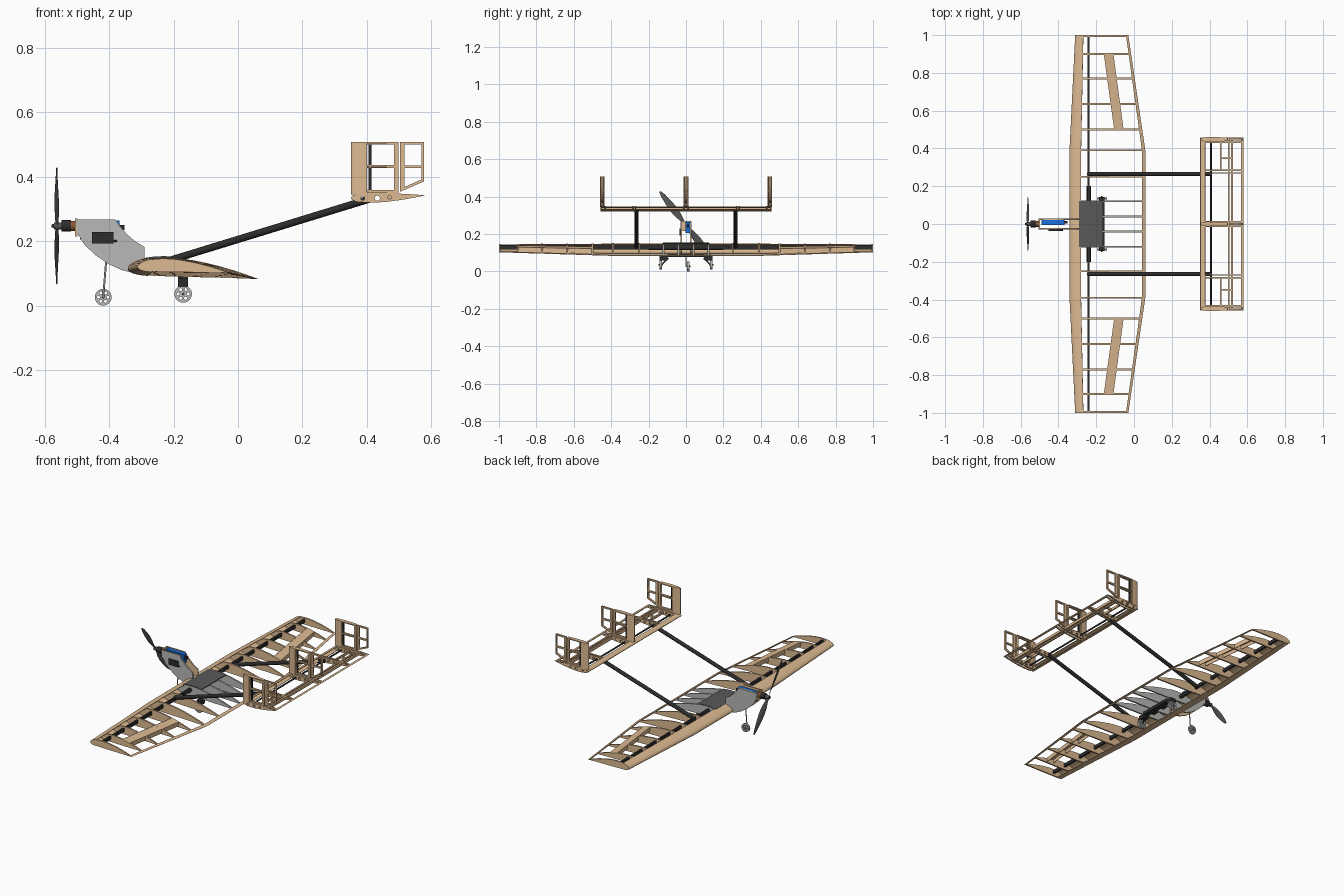
import bpy, bmesh, math
from mathutils import Vector, Matrix

if "Cube" in bpy.data.objects:
    bpy.data.objects.remove(bpy.data.objects["Cube"])

def material(name, r, g, b):
    m = bpy.data.materials.new(name)
    m.diffuse_color = (r, g, b, 1)
    m.use_nodes = True
    m.node_tree.nodes["Principled BSDF"].inputs["Base Color"].default_value = m.diffuse_color
    return m

WOOD = material("balsa_wood", .72, .49, .285)
GRAY = material("panel_gray", .48, .48, .465)
DARK = material("dark_gray", .10, .10, .10)
BLACK = material("carbon_black", .025, .025, .025)
BLUE = material("battery_blue", .01, .16, .72)
COPPER = material("copper", .27, .10, .035)

def finish(name, bm, mat, smooth=True):
    bmesh.ops.recalc_face_normals(bm, faces=bm.faces)
    me = bpy.data.meshes.new(name)
    bm.to_mesh(me)
    bm.free()
    me.materials.append(mat)
    if smooth:
        me.shade_smooth()
        me.set_sharp_from_angle(angle=.6)
    ob = bpy.data.objects.new(name, me)
    bpy.context.scene.collection.objects.link(ob)
    return ob

def loft(name, rings, mat, closed=True, thick=0):
    bm = bmesh.new()
    rows = [[bm.verts.new(p) for p in r] for r in rings]
    n = len(rows[0])
    for a, b in zip(rows, rows[1:]):
        for i in range(n if closed else n - 1):
            j = (i + 1) % n
            bm.faces.new((a[i], a[j], b[j], b[i]))
    if closed:
        bm.faces.new(rows[0])
        bm.faces.new(rows[-1])
    ob = finish(name, bm, mat)
    if thick:
        # thicken the open sheet, then sharpen its new edges
        mod = ob.modifiers.new("thickness", 'SOLIDIFY')
        mod.thickness, mod.offset = thick, 0
        me = bpy.data.meshes.new_from_object(ob.evaluated_get(bpy.context.evaluated_depsgraph_get()))
        ob.modifiers.clear()
        me.set_sharp_from_angle(angle=.6)
        ob.data = me
    return ob

def box(name, x, y, z, mat):
    bm = bmesh.new()
    bmesh.ops.create_cube(bm, size=1)
    for v in bm.verts:
        v.co = [(a + b) / 2 + c * (b - a) for (a, b), c in zip((x, y, z), v.co)]
    return finish(name, bm, mat, False)

def rod(name, p, q, r, mat, r2=None, seg=20):
    p, q = Vector(p), Vector(q)
    bm = bmesh.new()
    rot = (q - p).to_track_quat('Z', 'Y').to_matrix().to_4x4()
    bmesh.ops.create_cone(bm, cap_ends=True, segments=seg, radius1=r, radius2=r if r2 is None else r2,
                          depth=(q - p).length, matrix=Matrix.Translation((p + q) / 2) @ rot)
    return finish(name, bm, mat)

def plate(name, outlines, y, thick, mat):
    # flat XZ shape, first outline outside and the others holes
    cu = bpy.data.curves.new(name, 'CURVE')
    cu.dimensions, cu.fill_mode, cu.extrude = '2D', 'BOTH', thick / 2
    for pts in outlines:
        s = cu.splines.new('POLY')
        s.points.add(len(pts) - 1)
        for sp, (a, b) in zip(s.points, pts):
            sp.co = (a, b, 0, 1)
        s.use_cyclic_u = True
    tmp = bpy.data.objects.new("tmp", cu)
    bpy.context.scene.collection.objects.link(tmp)
    me = bpy.data.meshes.new_from_object(tmp.evaluated_get(bpy.context.evaluated_depsgraph_get()))
    bm = bmesh.new()
    bm.from_mesh(me)
    bpy.data.objects.remove(tmp)
    bmesh.ops.remove_doubles(bm, verts=bm.verts, dist=1e-6)
    for v in bm.verts:
        v.co = (v.co.x, y - v.co.z, v.co.y)
    return finish(name, bm, mat, False)

def circle(x, z, r, n=24):
    return [(x + r * math.cos(2 * math.pi * i / n), z + r * math.sin(2 * math.pi * i / n)) for i in range(n)]

def rect(x0, x1, z0, z1):
    return [(x0, z0), (x1, z0), (x1, z1), (x0, z1)]

def foil(t0, t1, thick, camber=0, n=14):
    # airfoil slice from chord fraction t0 to t1: upper side forward, lower side back
    a0, a1 = math.acos(1 - 2 * t0), math.acos(1 - 2 * t1)
    ts = [(1 - math.cos(a0 + (a1 - a0) * i / n)) / 2 for i in range(n + 1)]
    def h(t):
        y = 5 * thick * (.2969 * t ** .5 - .126 * t - .3516 * t * t + .2843 * t ** 3 - .1015 * t ** 4)
        c = camber / .16 * (.8 * t - t * t) if t < .4 else camber / .36 * (.2 + .8 * t - t * t)
        return c, y
    up = [(t, h(t)[0] + h(t)[1]) for t in reversed(ts)]
    lo = [(t, h(t)[0] - h(t)[1]) for t in ts]
    return up + (lo[1:] if t0 == 0 else lo)

# ---- wing ----
def wing(y, t0=0, t1=1, n=14):
    k = max(0, (abs(y) - .39) / .61)
    le, te = -.34 + .03 * k, .06 - .09 * k
    zl, zt = .115 + .005 * k, .083 + .019 * k
    c = te - le
    return [(le + c * t, y, zl + (zt - zl) * t + c * h) for t, h in foil(t0, t1, .148, .04, n)]

def wing_t(x, y):
    k = max(0, (abs(y) - .39) / .61)
    return (x + .34 - .03 * k) / (.4 - .12 * k)

STATIONS = (-1, -.39, .39, 1)
loft("wing_leading_sheet", [wing(y, 0, .15) for y in STATIONS], WOOD, False, .003)
loft("wing_trailing_edge", [wing(y, .955, 1, 4) for y in STATIONS], WOOD)
for s in (-1, 1):
    for y in (.25, .39, .5, .635, .77, .9, .9955):
        loft("wing_rib", [wing(s * (y - .0045)), wing(s * (y + .0045))], WOOD)
    for y in (.04, .12):
        loft("center_rib", [wing(s * (y - .0045)), wing(s * (y + .0045))], GRAY)
    # aileron hinge strip, following the upper surface
    rings = []
    for y, x0, x1 in ((.5, -.105, -.058), (.9, -.16, -.112)):
        up = wing(s * y, wing_t(x0, y), wing_t(x1, y), 4)[:5]
        rings.append(up + [(a, b, c - .005) for a, b, c in reversed(up)])
    loft("aileron_strip", rings, WOOD)
    for e in (0, 4):
        loft("aileron_web", [[r[e], (r[e][0] + .003, r[e][1], r[e][2]),
             (r[e][0] + .003, r[e][1], r[e][2] - .026), (r[e][0], r[e][1], r[e][2] - .026)] for r in rings], WOOD)
    # tail boom
    rod("tail_boom", (-.245, s * .265, .13), (.41, s * .265, .331), .0112, BLACK)
box("wing_spar", (-.246, -.235), (-.998, .998), (.118, .138), BLACK)
rod("spar_joiner", (-.24, -.2, .126), (-.24, .2, .126), .012, BLACK)
top = wing(0, wing_t(-.29, 0), wing_t(-.165, 0), 8)[:9]
loft("center_cover", [[(a, y, c + .003) for a, b, c in top] + [(a, y, c - .002) for a, b, c in reversed(top)]
                      for y in (-.122, .122)], DARK)

# ---- fuselage ----
side = [(-.505, .267), (-.38, .267), (-.365, .245), (-.345, .222), (-.32, .2), (-.29, .182), (-.29, .098),
        (-.32, .1), (-.36, .11), (-.4, .128), (-.44, .155), (-.475, .187), (-.497, .222)]
for s in (-1, 1):
    plate("fuselage_side", [side], s * .0275, .004, GRAY)
    plate("fuselage_lining", [side], s * .0235, .004, WOOD)
box("firewall", (-.505, -.497), (-.027, .027), (.215, .27), WOOD)
box("battery", (-.49, -.368), (-.004, .0215), (.205, .264), BLUE)
box("battery_plug", (-.368, -.352), (.003, .015), (.235, .25), BLACK)
box("speed_controller", (-.452, -.386), (-.036, -.0296), (.192, .228), BLACK)
rod("controller_lead", (-.386, -.033, .2), (-.375, -.033, .2), .003, BLACK)

# ---- motor and propeller ----
C = Vector((-.562, 0, .247))
rod("motor_front", (-.547, 0, .247), (-.518, 0, .247), .018, BLACK)
rod("motor_coils", (-.518, 0, .247), (-.503, 0, .247), .016, COPPER)
rod("propeller_hub", (-.570, 0, .247), (-.545, 0, .247), .011, DARK)
rod("propeller_nut", (-.578, 0, .247), (-.570, 0, .247), .004, BLACK, .007)
for s in (-1, 1):
    d = Vector((0, -.614, .789)) * s
    tan = Vector((1, 0, 0)).cross(d)
    rings = []
    for r, w, pitch in ((0, .014, 35), (.03, .02, 32), (.06, .034, 25), (.1, .042, 19),
                        (.15, .036, 14), (.2, .024, 10), (.222, .013, 9), (.229, .003, 9)):
        a = math.radians(pitch)
        u = tan * math.cos(a) + Vector((math.sin(a), 0, 0))
        v = d.cross(u)
        rings.append([C + d * r + u * (w / 2 * math.cos(i * math.pi / 6))
                      + v * (max(.0015, w * .06) * math.sin(i * math.pi / 6)) for i in range(12)])
    loft("propeller_blade", rings, DARK)

# ---- landing gear ----
def wheel(x, y, z, r):
    holes = [circle(x + .57 * r * math.cos(i * math.pi / 3), z + .57 * r * math.sin(i * math.pi / 3), r * .18, 12)
             for i in range(6)]
    plate("wheel", [circle(x, z, r, 32)] + holes, y, .012, GRAY)
    rod("wheel_axle", (x, y - .012, z), (x, y + .012, z), .004, DARK)

wheel(-.418, .012, .026, .026)
rod("nose_strut", (-.418, 0, .026), (-.408, 0, .15), .003, GRAY)
for s in (-1, 1):
    wheel(-.17, s * .135, .036, .027)
    rod("main_leg", (-.17, s * .095, .07), (-.17, s * .13, .036), .004, BLACK)
    box("gear_bracket", (-.186, -.155), sorted((s * .1, s * .142)), (.058, .084), BLACK)
box("gear_mount", (-.186, -.155), (-.1, .1), (.076, .095), BLACK)

# ---- horizontal tail ----
def tail(y, t0=0, t1=1, n=10):
    return [(.352 + .227 * t, y, .334 + .008 * t + .227 * h) for t, h in foil(t0, t1, .13, -.012, n)]

def tail_pair(name, t0, t1, mat=WOOD):
    return loft(name, [tail(y, t0, t1, 4) for y in (-.455, .455)], mat)

loft("tail_leading_sheet", [tail(y, 0, .11) for y in (-.455, .455)], WOOD, False, .003)
tail_pair("stabilizer_rear_strip", .64, .68)
tail_pair("elevator_front_strip", .71, .755)
tail_pair("elevator_trailing_edge", .94, 1)
rod("tail_spar", (.408, -.45, .334), (.408, .45, .334), .005, BLACK)
for y in (-.454, -.432, -.285, -.27, -.012, .012, .27, .285, .432, .454):
    holes = [circle(.387, .333, .006, 12), circle(.432, .333, .008, 14), circle(.47, .335, .006, 12)]
    plate("tail_rib", [[(p[0], p[2]) for p in tail(y)]] + holes, y, .007, WOOD)
for s in (-1, 1):
    box("servo_rail", (.454, .462), sorted((s * .285, s * .432)), (.328, .342), WOOD)
    box("servo_cross_strip", (.458, .515), sorted((s * .344, s * .353)), (.33, .342), WOOD)

# ---- three fins with rudders ----
def fin(y0, z, t0, t1):
    return [(.352 + .227 * t, y0 + .227 * h, z) for t, h in foil(t0, t1, .105)]

for y in (-.448, 0, .448):
    loft("fin_leading_sheet", [fin(y, z, 0, .21) for z in (.345, .507)], WOOD, False, .003)
    for z in (.345, .428, .503):
        loft("fin_rib", [fin(y, z, .01, .63), fin(y, z + .005, .01, .63)], WOOD)
    plate("fin_frame", [rect(.393, .497, .346, .507), rect(.4, .483, .358, .426), rect(.4, .483, .436, .499)],
          y, .012, WOOD)
    rod("fin_spar", (.409, y, .335), (.409, y, .505), .005, BLACK)
    plate("rudder", [[(.503, .353), (.577, .385), (.577, .508), (.503, .508)],
                     [(.517, .368), (.569, .391), (.569, .426), (.517, .426)],
                     rect(.517, .569, .435, .5)], y, .011, WOOD)
